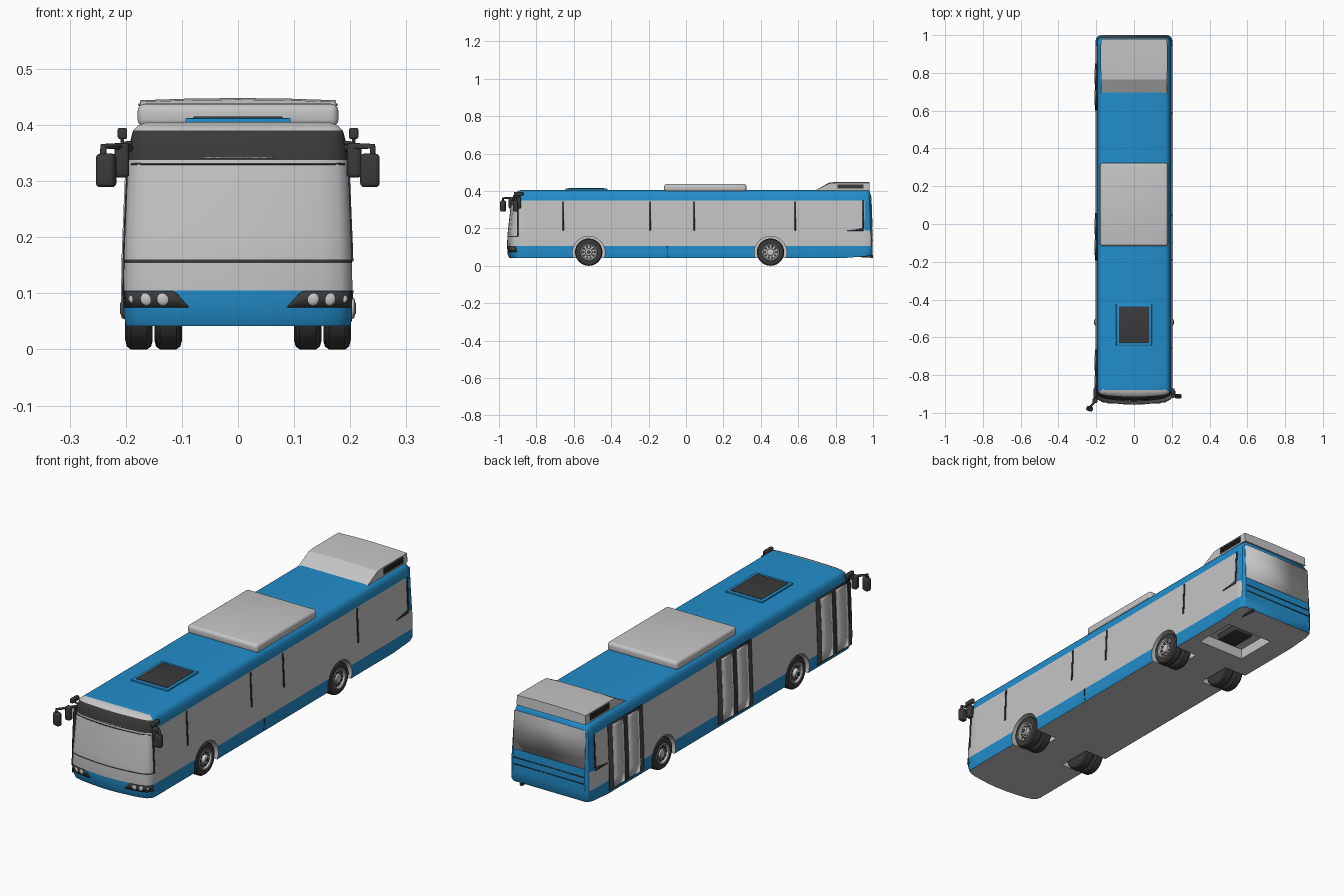
import bpy, bmesh, math
from mathutils import Matrix, Vector

if "Cube" in bpy.data.objects:
    bpy.data.objects.remove(bpy.data.objects["Cube"])

def mat(name, r, g, b):
    m = bpy.data.materials.new(name)
    m.diffuse_color = (r, g, b, 1)
    m.use_nodes = True
    m.node_tree.nodes["Principled BSDF"].inputs["Base Color"].default_value = m.diffuse_color
    return m

GREY = mat("light_grey", 0.56, 0.56, 0.56)
BLUE = mat("bus_blue", 0.016, 0.27, 0.60)
DARK = mat("dark_grey", 0.042, 0.042, 0.042)

def finish(name, bm, mats, angle=35, recalc=True):
    if recalc:
        bmesh.ops.recalc_face_normals(bm, faces=bm.faces)
    me = bpy.data.meshes.new(name)
    bm.to_mesh(me)
    bm.free()
    ob = bpy.data.objects.new(name, me)
    bpy.context.collection.objects.link(ob)
    for m in mats:
        me.materials.append(m)
    smooth(ob, angle)
    return ob

def smooth(ob, angle=35):
    bpy.ops.object.select_all(action='DESELECT')
    bpy.context.view_layer.objects.active = ob
    ob.select_set(True)
    bpy.ops.object.shade_smooth_by_angle(angle=math.radians(angle))

def lerp(t, pts, k=1):
    for a, b in zip(pts, pts[1:]):
        if t <= b[0]:
            f = max(0, (t - a[0]) / (b[0] - a[0]))
            return a[k] + (b[k] - a[k]) * f
    return pts[-1][k]

# body levels: z, half width, front y, rear y, front rounding
LEVELS = [(.042, .200, -.945, .993, 1), (.06, .203, -.953, .997, 1), (.105, .204, -.957, .998, 1),
          (.154, .203, -.955, .998, 1), (.160, .203, -.955, .998, 1), (.19, .202, -.952, .996, 1),
          (.333, .196, -.936, .991, .9), (.338, .196, -.935, .991, .9), (.35, .195, -.932, .990, .8),
          (.375, .191, -.924, .988, .7), (.39, .187, -.914, .985, .5), (.399, .178, -.900, .980, .3),
          (.405, .163, -.885, .972, .2)]
NOSE = [(0, 0), (.25, .002), (.5, .007), (.75, .014), (.9, .024), (.97, .036), (1, .055)]
TAIL = [(1, .03), (.97, .01), (.9, 0), (0, 0)]

def half_w(z): return lerp(z, LEVELS)
def front_y(x, z):
    return lerp(z, LEVELS, 2) + lerp(abs(x) / half_w(z), NOSE) * lerp(z, LEVELS, 4)

# body shell: stacked plan outlines
bm = bmesh.new()
rings = []
for z, hw, fy, ry, s in LEVELS:
    half = [(f * hw, fy + d * s) for f, d in NOSE]
    half += [(hw, y) for y in (-.85, .85, .955)]
    half += [(f * hw, ry - d) for f, d in TAIL]
    full = half + [(-x, y) for x, y in reversed(half[1:-1])]
    rings.append([bm.verts.new((x, y, z + (.012 * max(0, y - .85) / .15 if z < .05 else 0)))
                  for x, y in full])
n, N = len(half), len(full)
for a, b in zip(rings, rings[1:]):
    for i in range(N):
        j = (i + 1) % N
        bm.faces.new((a[i], a[j], b[j], b[i]))
for r in (rings[0], rings[-1]):
    for i in range(n - 1):
        ids = dict.fromkeys((i, i + 1, (N - i - 1) % N, (N - i) % N))
        bm.faces.new([r[k] for k in ids])
bm.normal_update()
for f in bm.faces:
    c = f.calc_center_median()
    z, y = c.z, c.y
    rear = y > .985 or (y > .955 and not .105 < z < .19)
    nose = y < -.878
    if z < .056 and abs(f.normal.z) > .9:
        k = 0
    elif nose and (.338 < z < .39 or .154 < z < .16):
        k = 2
    elif z < .105 or rear or (z > .35 and not nose):
        k = 1
    else:
        k = 0
    f.material_index = k
body = finish("body_shell", bm, (GREY, BLUE, DARK))

# wheel wells and engine bay cut out of the body
AXLES = (-.52, .452)
bm = bmesh.new()
for y in AXLES:
    for s in (-1, 1):
        bmesh.ops.create_cone(bm, cap_ends=True, segments=40, radius1=.087, radius2=.087, depth=.25,
                              matrix=Matrix.Translation((s * .212, y, .07)) @ Matrix.Rotation(math.pi / 2, 4, 'Y'))
bmesh.ops.create_cube(bm, size=1, matrix=Matrix.Translation((0.03, .74, .05)) @ Matrix.Diagonal((.24, .2, .08, 1)))
cutter = finish("well_cutter", bm, (GREY, BLUE, DARK))
cutter.hide_render = True
mod = body.modifiers.new("wells", 'BOOLEAN')
mod.operation, mod.object, mod.solver = 'DIFFERENCE', cutter, 'EXACT'
bpy.context.view_layer.objects.active = body
bpy.ops.object.modifier_apply(modifier=mod.name)
bpy.data.objects.remove(cutter)
smooth(body)

# thin plates that follow the body surface
def patch(name, fn, us, vs, m, thick=.003):
    bm = bmesh.new()
    g = [[bm.verts.new(fn(u, v)) for v in vs] for u in us]
    for a, b in zip(g, g[1:]):
        for i in range(len(vs) - 1):
            bm.faces.new((a[i], b[i], b[i + 1], a[i + 1]))
    ob = finish(name, bm, (m,), recalc=False)
    mod = ob.modifiers.new("thickness", 'SOLIDIFY')
    mod.thickness, mod.offset = thick, 0
    return ob

def zs(z0, z1):
    return [z0] + [l[0] for l in LEVELS if z0 < l[0] < z1] + [z1]

def side(name, s, y0, y1, z0, z1, m, off=.001):
    return patch(name, lambda y, z: (s * (half_w(z) + off), y, z), (y0, y1), zs(z0, z1), m)

def xs(x0, x1, k=16):
    return [x0 + (x1 - x0) * i / k for i in range(k + 1)]

# window dividers, right side; windscreen edges and rear vents on both sides
for y in (-.655, -.19, .045, .585):
    side("window_divider", 1, y - .004, y + .004, .19, .345, DARK)
for s in (-1, 1):
    side("windscreen_edge", s, -.903, -.896, .157, .35, DARK)
    side("rear_divider", s, .945, .953, .2, .35, DARK)
    patch("rear_vent", lambda y, v: (s * (half_w(.19) + .001), y, .186 + v * .016 * (y - .85) / .1),
          (.86, .95), (0, 1), DARK)
side("skirt_seam", 1, -.102, -.098, .05, .105, DARK, 0)

# doors, left side: dark frame with two panes each
for y in (.725, -.068, -.79):
    side("door_frame", -1, y - .125, y + .125, .056, .355, DARK)
    for d in (-.055, .055):
        side("door_pane", -1, y + d - .04, y + d + .04, .062, .347, GREY, .003)

# rear window and engine cover seams
def rear(name, w, z0, z1, m):
    patch(name, lambda x, z: (x, lerp(z, LEVELS, 3) + .0005, z), (-w, w), zs(z0, z1), m)
rear("rear_window", .182, .205, .378, GREY)
for z in (.135, .165):
    rear("engine_cover_seam", .178, z, z + .003, DARK)

# front details: sign line, headlamp panels and lamps
patch("sign_line", lambda x, z: (x, front_y(x, z) - .001, z), xs(-.065, .065, 8), (.341, .343), GREY)
patch("windscreen_top_seam", lambda x, z: (x, front_y(x, z) - .001, z), xs(-.19, .19), (.329, .332), DARK)
for s in (-1, 1):
    def lamp_panel(x, v):
        lo, hi = .075, min(.104, .075 + (x - .087) * 1.1)
        z = lo + (hi - lo) * v
        return (s * x, front_y(x, z) - .001, z)
    patch("headlamp_panel", lamp_panel, xs(.088, .202), (0, 1), DARK)
    for x, r in ((.133, .012), (.162, .012), (.188, .007)):
        bm = bmesh.new()
        bmesh.ops.create_uvsphere(bm, u_segments=20, v_segments=10, radius=r,
                                  matrix=Matrix.Translation((s * x, front_y(x, .09), .09)) @ Matrix.Diagonal((1, .45, 1, 1)))
        finish("headlamp", bm, (GREY,))

# bevelled box helper
def box(name, c, size, m, bev=0, rot=0, seg=3):
    bm = bmesh.new()
    bmesh.ops.create_cube(bm, size=1, matrix=Matrix.Translation(c) @ Matrix.Rotation(rot, 4, 'Z')
                          @ Matrix.Diagonal((*size, 1)))
    if bev:
        bmesh.ops.bevel(bm, geom=bm.edges[:], offset=bev, segments=seg, affect='EDGES', profile=.5)
    return finish(name, bm, (m,))

# roof equipment
box("roof_air_unit", (0, .103, .417), (.358, .44, .042), GREY, .014, seg=4)
box("hatch_frame", (0, -.533, .407), (.188, .225, .010), BLUE, .002)
box("hatch_lid", (0, -.533, .411), (.16, .195, .008), DARK, .003)
bm = bmesh.new()
prof = [(.69, .402), (.765, .441), (.80, .444), (.98, .444), (.983, .402)]
cols = []
for x in (-.175, -.09, 0, .09, .175):
    up = .004 * (1 - (x / .175) ** 2)
    cols.append([bm.verts.new((x, y, z + (up if z > .41 else 0))) for y, z in prof])
for a, b in zip(cols, cols[1:]):
    for i in range(5):
        j = (i + 1) % 5
        bm.faces.new((a[i], a[j], b[j], b[i]))
bm.faces.new(cols[0])
bm.faces.new(cols[-1])
finish("rear_roof_unit", bm, (GREY,), 20)
for s in (-1, 1):
    for i in range(5):
        box("roof_unit_grille_slat", (s * .175, .88, .412 + i * .006), (.005, .14, .0045), DARK)

# wheels: lathed tyre and rim
def lathe(name, prof, m, y, s, seg=40):
    bm = bmesh.new()
    vs = [bm.verts.new((s * x, y + r, .073)) for r, x in prof]
    es = [bm.edges.new(p) for p in zip(vs, vs[1:])]
    bmesh.ops.spin(bm, geom=vs + es, cent=(0, y, .073), axis=(1, 0, 0), angle=math.tau, steps=seg)
    bmesh.ops.remove_doubles(bm, verts=bm.verts, dist=1e-5)
    finish(name, bm, (m,))

def tyre(name, x0, x1, y, s):
    lathe(name, [(.0, x0), (.058, x0), (.068, x0 + .003), (.073, x0 + .01), (.073, x1 - .01),
                 (.068, x1 - .003), (.056, x1), (.047, x1 - .002), (.044, x1 - .012), (0, x1 - .012)], DARK, y, s)
for s in (-1, 1):
    for y in AXLES:
        fr = y < 0
        tyre("tyre", .152, .201, y, s)
        tyre("inner_tyre", .100, .149, y, s)
        lathe("wheel_rim", [(.047, .198), (.045, .201), (.041, .200), (.038, .192), (.020, .191),
                            (.018, .207 if fr else .198), (.010, .209 if fr else .200),
                            (0, .209 if fr else .200)], GREY, y, s)
        bm = bmesh.new()
        for i in range(10):
            a = math.tau * i / 10
            p = Vector((s * .192, y + .030 * math.cos(a), .073 + .030 * math.sin(a)))
            bmesh.ops.create_cone(bm, cap_ends=True, segments=10, radius1=.0065, radius2=.0065, depth=.004,
                                  matrix=Matrix.Translation(p) @ Matrix.Rotation(math.pi / 2, 4, 'Y'))
        if fr:
            bmesh.ops.create_cone(bm, cap_ends=True, segments=16, radius1=.010, radius2=.010, depth=.004,
                                  matrix=Matrix.Translation((s * .2085, y, .073)) @ Matrix.Rotation(math.pi / 2, 4, 'Y'))
        finish("rim_holes", bm, (DARK,))

# bent tube helper
def tube(name, pts, r):
    cu = bpy.data.curves.new(name, 'CURVE')
    cu.dimensions, cu.bevel_depth, cu.bevel_resolution, cu.use_fill_caps = '3D', r, 3, True
    sp = cu.splines.new('POLY')
    sp.points.add(len(pts) - 1)
    for p, c in zip(sp.points, pts):
        p.co = (*c, 1)
    cu.materials.append(DARK)
    bpy.context.collection.objects.link(bpy.data.objects.new(name, cu))

# mirrors: the left one reaches forward, the right one sits beside the screen
for s, y, ya in ((-1, -.978, -.945), (1, -.912, -.905)):
    tube("mirror_arm", [(s * .188, -.89, .358), (s * .212, ya, .362), (s * .24, y, .362), (s * .24, y, .34)], .006)
    box("mirror_head", (s * .235, y, .319), (.035, .026, .06), DARK, .008, rot=-.3 if s < 0 else 0)
    box("near_mirror_head", (s * .207, ya + .01, .337), (.026, .026, .062), DARK, .007)
    box("camera_pod", (s * .206, -.895, .385), (.017, .05, .02), DARK, .004)
    tube("camera_stalk", [(s * .185, -.89, .368), (s * .206, -.89, .368), (s * .206, -.89, .38)], .004)

# exhaust and underfloor engine block
tube("exhaust_pipe", [(.14, .88, .058), (.14, .96, .052), (.14, .999, .050)], .008)
box("engine_block", (.03, .74, .075), (.1, .12, .03), DARK, .004)
